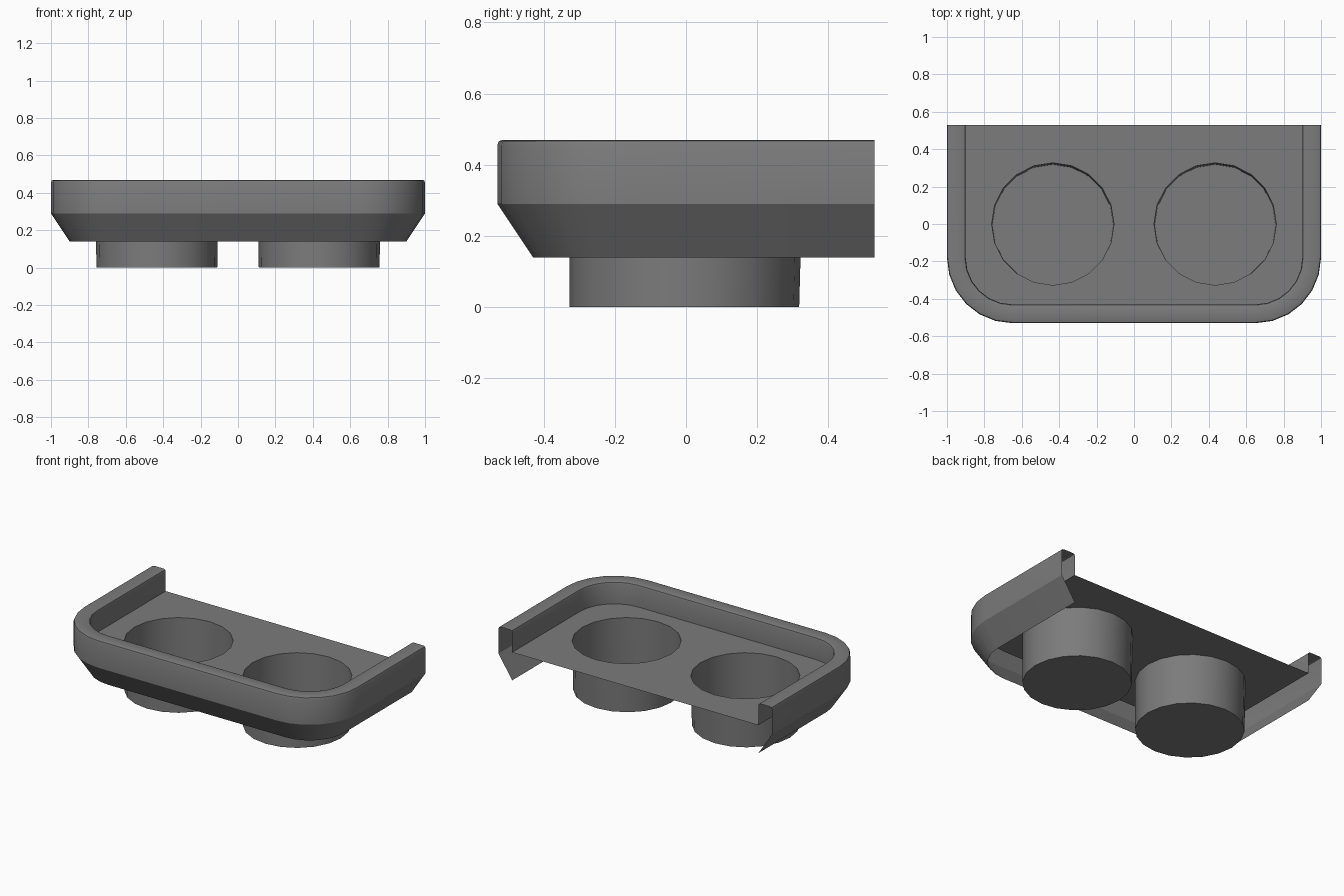
import bpy
import bmesh
import math

if "Cube" in bpy.data.objects:
    bpy.data.objects.remove(bpy.data.objects["Cube"])

grey = bpy.data.materials.new("mid_grey")
grey.diffuse_color = (0.2, 0.2, 0.2, 1)
grey.use_nodes = True
grey.node_tree.nodes["Principled BSDF"].inputs["Base Color"].default_value = grey.diffuse_color

BACK, FLOOR_Z = 0.53, 0.325
CORNER_X, CORNER_Y, CORNER_R = 0.65, -0.18, 0.35
CUP_X, CUP_SIDES = 0.434, 20


def finish(bm, name):
    mesh = bpy.data.meshes.new(name)
    bm.to_mesh(mesh)
    bm.free()
    mesh.materials.append(grey)
    ob = bpy.data.objects.new(name, mesh)
    bpy.context.collection.objects.link(ob)
    bpy.ops.object.select_all(action='DESELECT')
    ob.select_set(True)
    bpy.context.view_layer.objects.active = ob
    bpy.ops.object.shade_smooth_by_angle(angle=math.radians(30))
    return ob


def u_path(inset, steps=6):
    """U outline open at the back, with rounded front corners."""
    r = CORNER_R - inset
    pts = [(-1 + inset, BACK)]
    for side, start in ((-1, 180), (1, 270)):
        for i in range(steps + 1):
            a = math.radians(start + 90 * i / steps)
            pts.append((side * CORNER_X + r * math.cos(a), CORNER_Y + r * math.sin(a)))
    return pts + [(1 - inset, BACK)]


def circle(x, y, r):
    return [(x + r * math.cos(2 * math.pi * i / CUP_SIDES),
             y + r * math.sin(2 * math.pi * i / CUP_SIDES)) for i in range(CUP_SIDES)]


def ring(bm, pts, z):
    return [bm.verts.new((x, y, z)) for x, y in pts]


# Hollow rim with slanted skirt: (inset, height) profile swept around the U
profile = [(0.10, 0.14), (0, 0.29), (0, 0.455), (0.004, 0.466), (0.015, 0.47),
           (0.085, 0.47), (0.096, 0.466), (0.10, 0.455), (0.10, FLOOR_Z)]
bm = bmesh.new()
rows = [ring(bm, u_path(d), z) for d, z in profile]
for a, b in zip(rows, rows[1:]):
    for i in range(len(a) - 1):
        bm.faces.new((a[i], a[i + 1], b[i + 1], b[i]))
finish(bm, "tray_rim")

# Floor sheet with two round openings
bm = bmesh.new()
edges = []
for pts in (u_path(0.10), circle(-CUP_X, 0, 0.327), circle(CUP_X, 0, 0.327)):
    loop = ring(bm, pts, FLOOR_Z)
    edges += [bm.edges.new((loop[i - 1], loop[i])) for i in range(len(loop))]
bmesh.ops.triangle_fill(bm, use_beauty=True, edges=edges, normal=(0, 0, 1))
finish(bm, "tray_floor")

# Open-topped cups hanging below the floor
for side, label in ((-1, "left"), (1, "right")):
    bm = bmesh.new()
    top = ring(bm, circle(side * CUP_X, 0, 0.327), FLOOR_Z)
    base = ring(bm, circle(side * CUP_X, -0.005, 0.323), 0)
    for i in range(CUP_SIDES):
        bm.faces.new((top[i - 1], top[i], base[i], base[i - 1]))
    bm.faces.new(base)
    finish(bm, label + "_cup")
